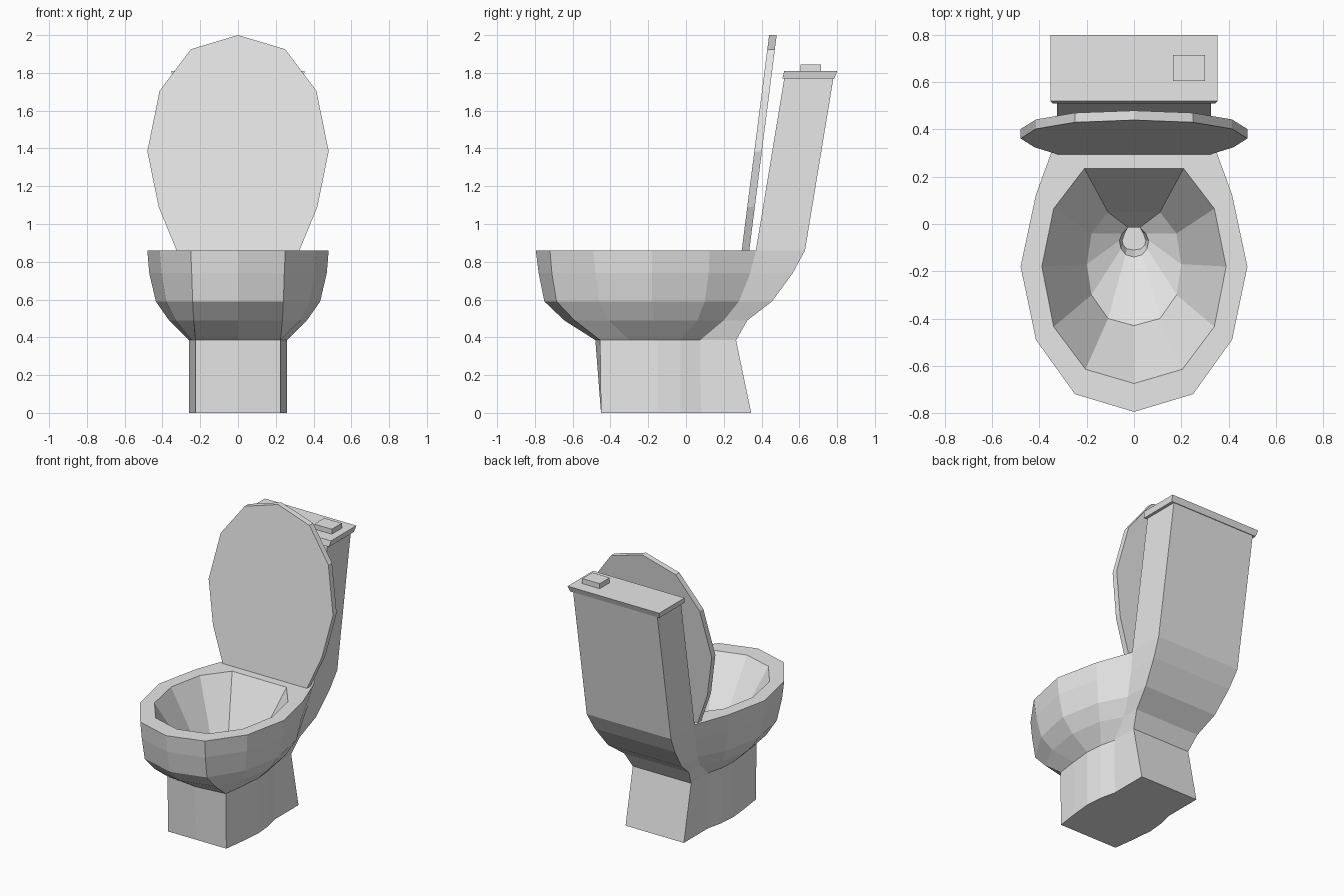
import bpy
import bmesh

if "Cube" in bpy.data.objects:
    bpy.data.objects.remove(bpy.data.objects["Cube"], do_unlink=True)

WHITE = (0.8, 0.8, 0.8, 1.0)
ceramic = bpy.data.materials.new("white_ceramic")
ceramic.use_nodes = True
ceramic.diffuse_color = WHITE
ceramic.node_tree.nodes["Principled BSDF"].inputs["Base Color"].default_value = WHITE


def mirrored(half):
    """Close a half outline (x >= 0) into a full loop."""
    return half + [(-x, *rest) for x, *rest in reversed(half) if x > 0]


def flat(half, z):
    return [(x, y, z) for x, y in mirrored(half)]


def add_ring(bm, points):
    return [bm.verts.new(p) for p in points]


def bridge(bm, low, high):
    n = len(low)
    for i in range(n):
        j = (i + 1) % n
        bm.faces.new((low[i], low[j], high[j], high[i]))


def finish(bm, name):
    bmesh.ops.recalc_face_normals(bm, faces=bm.faces)
    mesh = bpy.data.meshes.new(name)
    bm.to_mesh(mesh)
    bm.free()
    mesh.materials.append(ceramic)
    obj = bpy.data.objects.new(name, mesh)
    bpy.context.collection.objects.link(obj)
    return obj


def loft(name, rings):
    bm = bmesh.new()
    loops = [add_ring(bm, r) for r in rings]
    for a, b in zip(loops, loops[1:]):
        bridge(bm, a, b)
    bm.faces.new(loops[0])
    bm.faces.new(loops[-1])
    return finish(bm, name)


def box_ring(x0, x1, y0, y1, z):
    return [(x0, y0, z), (x1, y0, z), (x1, y1, z), (x0, y1, z)]


# Body: pedestal, bowl outside, rim, basin and tank in one shell
RIM = 0.86
outer = [
    (0.0, [(0, -.45), (.225, -.45), (.245, -.3), (.26, -.15), (.25, -.03), (.225, .08), (.225, .345)]),
    (.385, [(0, -.48), (.225, -.455), (.245, -.3), (.26, -.15), (.25, -.03), (.225, .075), (.225, .265)]),
    (.49, [(0, -.645), (.235, -.59), (.33, -.41), (.365, -.17), (.33, .06), (.25, .2), (.25, .325)]),
    (.59, [(0, -.75), (.24, -.685), (.38, -.46), (.435, -.18), (.38, .1), (.285, .28), (.285, .455)]),
    (.74, [(0, -.78), (.245, -.71), (.405, -.48), (.47, -.18), (.405, .12), (.31, .34), (.31, .565)]),
    (RIM, [(0, -.795), (.25, -.72), (.415, -.49), (.48, -.18), (.415, .125), (.325, .37), (.325, .63)]),
]
basin = [
    (RIM, [(0, -.675), (.205, -.615), (.34, -.435), (.39, -.18), (.34, .065), (.21, .235)]),
    (.5, [(0, -.43), (.11, -.4), (.18, -.3), (.2, -.17), (.18, -.04), (.11, .05)]),
    (.41, [(0, -.14), (.035, -.13), (.055, -.105), (.062, -.07), (.05, -.04), (.025, -.015)]),
    (.34, [(0, -.11), (.03, -.105), (.045, -.09), (.05, -.07), (.04, -.04), (.025, -.015)]),
]
bm = bmesh.new()
shell = [add_ring(bm, flat(half, z)) for z, half in outer]
for a, b in zip(shell, shell[1:]):
    bridge(bm, a, b)
bm.faces.new(shell[0])
inner = [add_ring(bm, flat(half, z)) for z, half in basin]
for a, b in zip(inner, inner[1:]):
    bridge(bm, a, b)
bm.faces.new(inner[-1])
top = shell[-1]
bridge(bm, top[:6] + top[8:], inner[0])
tank_foot = top[5:9]
tank_top = add_ring(bm, [(v.co.x, v.co.y + .15, 1.77) for v in tank_foot])
bridge(bm, tank_foot, tank_top)
bm.faces.new(tank_top)
# drop the rim strip hidden between rim and tank front, if doubled
finish(bm, "bowl_and_tank")

# Tank lid and flush button
loft("tank_lid", [box_ring(-.345, .345, .51, .785, 1.77),
                  box_ring(-.353, .353, .52, .8, 1.81)])
loft("flush_button", [box_ring(.165, .3, .605, .715, 1.8),
                      box_ring(.165, .3, .605, .715, 1.845)])

# Raised seat lid, leaning back against the tank
lid_half = [(0, 2.0), (.25, 1.925), (.415, 1.705), (.48, 1.385), (.42, 1.09), (.325, RIM)]
lean = .145 / (2.0 - RIM)


def lid_ring(offset):
    return [(x, offset + lean * (z - RIM), z) for x, z in mirrored(lid_half)]


loft("seat_lid", [lid_ring(.295), lid_ring(.335)])
